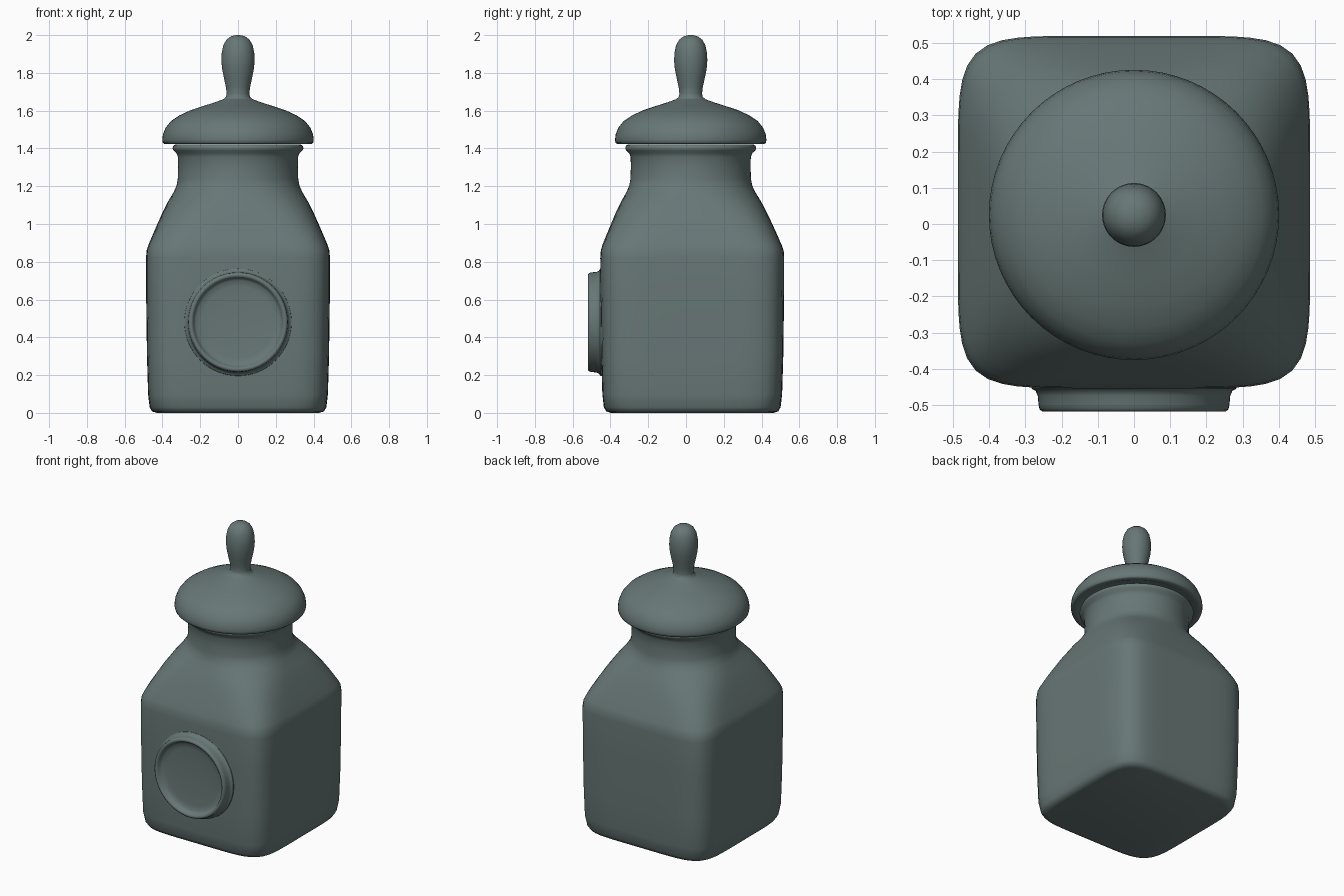
import bpy, bmesh, math
from mathutils import Matrix

# One glazed ceramic colour
glaze = bpy.data.materials.new("grey green glaze")
glaze.diffuse_color = (0.135, 0.185, 0.180, 1)


def loft(name, sections, segs=96, matrix=Matrix(), angle=50):
    """Skin stacked rounded-square sections: (radius, height, squareness, y shift)."""
    bm = bmesh.new()
    rings = []
    for r, z, n, dy in sections:
        ring = []
        for i in range(segs):
            a = 2 * math.pi * i / segs
            c, s = math.cos(a), math.sin(a)
            k = r / (abs(c) ** n + abs(s) ** n) ** (1 / n)
            ring.append(bm.verts.new((k * c, k * s + dy, z)))
        rings.append(ring)
    for lo, hi in zip(rings, rings[1:]):
        for i in range(segs):
            j = (i + 1) % segs
            bm.faces.new((lo[i], lo[j], hi[j], hi[i]))
    bm.faces.new(rings[0][::-1])
    bm.faces.new(rings[-1])
    bm.transform(matrix)
    bmesh.ops.recalc_face_normals(bm, faces=bm.faces)
    mesh = bpy.data.meshes.new(name)
    bm.to_mesh(mesh)
    bm.free()
    mesh.materials.append(glaze)
    obj = bpy.data.objects.new(name, mesh)
    bpy.context.collection.objects.link(obj)
    bpy.context.view_layer.objects.active = obj
    obj.select_set(True)
    bpy.ops.object.shade_smooth_by_angle(angle=math.radians(angle))
    obj.select_set(False)
    return obj


def turned(name, profile, matrix=Matrix(), angle=50):
    """Round part from (radius, height) points."""
    return loft(name, [(r, z, 2, 0) for r, z in profile], 64, matrix, angle)


# Square jar body rising through sloped shoulders into a round neck with a lip
loft("jar_body", [
    (0.43, 0.0, 6, 0.033), (0.455, 0.008, 6, 0.033), (0.468, 0.03, 6, 0.033),
    (0.476, 0.10, 6.5, 0.033), (0.482, 0.30, 6.5, 0.033), (0.486, 0.60, 6.5, 0.033),
    (0.487, 0.82, 6.5, 0.033), (0.484, 0.86, 6.3, 0.033), (0.474, 0.89, 6, 0.032),
    (0.453, 0.94, 5.4, 0.031), (0.427, 1.00, 4.6, 0.030), (0.400, 1.06, 3.8, 0.028),
    (0.370, 1.12, 3.0, 0.027), (0.340, 1.17, 2.4, 0.026), (0.325, 1.205, 2.1, 0.025),
    (0.319, 1.24, 2, 0.025), (0.317, 1.30, 2, 0.025), (0.318, 1.355, 2, 0.025),
    (0.326, 1.375, 2, 0.025), (0.342, 1.39, 2, 0.025), (0.347, 1.402, 2, 0.025),
    (0.342, 1.415, 2, 0.025), (0.330, 1.422, 2, 0.025)])

# Domed lid, slightly hollow underneath
turned("lid", [
    (0.34, 1.436), (0.36, 1.427), (0.39, 1.424), (0.398, 1.430), (0.401, 1.445),
    (0.397, 1.475), (0.383, 1.510), (0.355, 1.545), (0.31, 1.575), (0.25, 1.603),
    (0.18, 1.626), (0.12, 1.645), (0.085, 1.658), (0.05, 1.672)],
    Matrix.Translation((0, 0.025, 0)))

# Pear-shaped lid handle flaring into the dome
turned("lid_handle", [
    (0.095, 1.650), (0.078, 1.661), (0.064, 1.672), (0.060, 1.690), (0.064, 1.725),
    (0.075, 1.775), (0.084, 1.82), (0.088, 1.865), (0.086, 1.905), (0.078, 1.945),
    (0.062, 1.975), (0.040, 1.992), (0.018, 1.999), (0.002, 2.0)],
    Matrix.Translation((0, 0.025, 0)))

# Round medallion on the front: raised rim, filleted base, shallow dished centre
front = Matrix.Translation((0, 0, 0.48)) @ Matrix.Rotation(math.radians(90), 4, "X")
turned("front_medallion", [
    (0.285, 0.440), (0.283, 0.455), (0.272, 0.461), (0.266, 0.475), (0.264, 0.498),
    (0.261, 0.512), (0.254, 0.518), (0.245, 0.518), (0.238, 0.512), (0.232, 0.498),
    (0.222, 0.490), (0.19, 0.486), (0.10, 0.482), (0.01, 0.481)], front)
